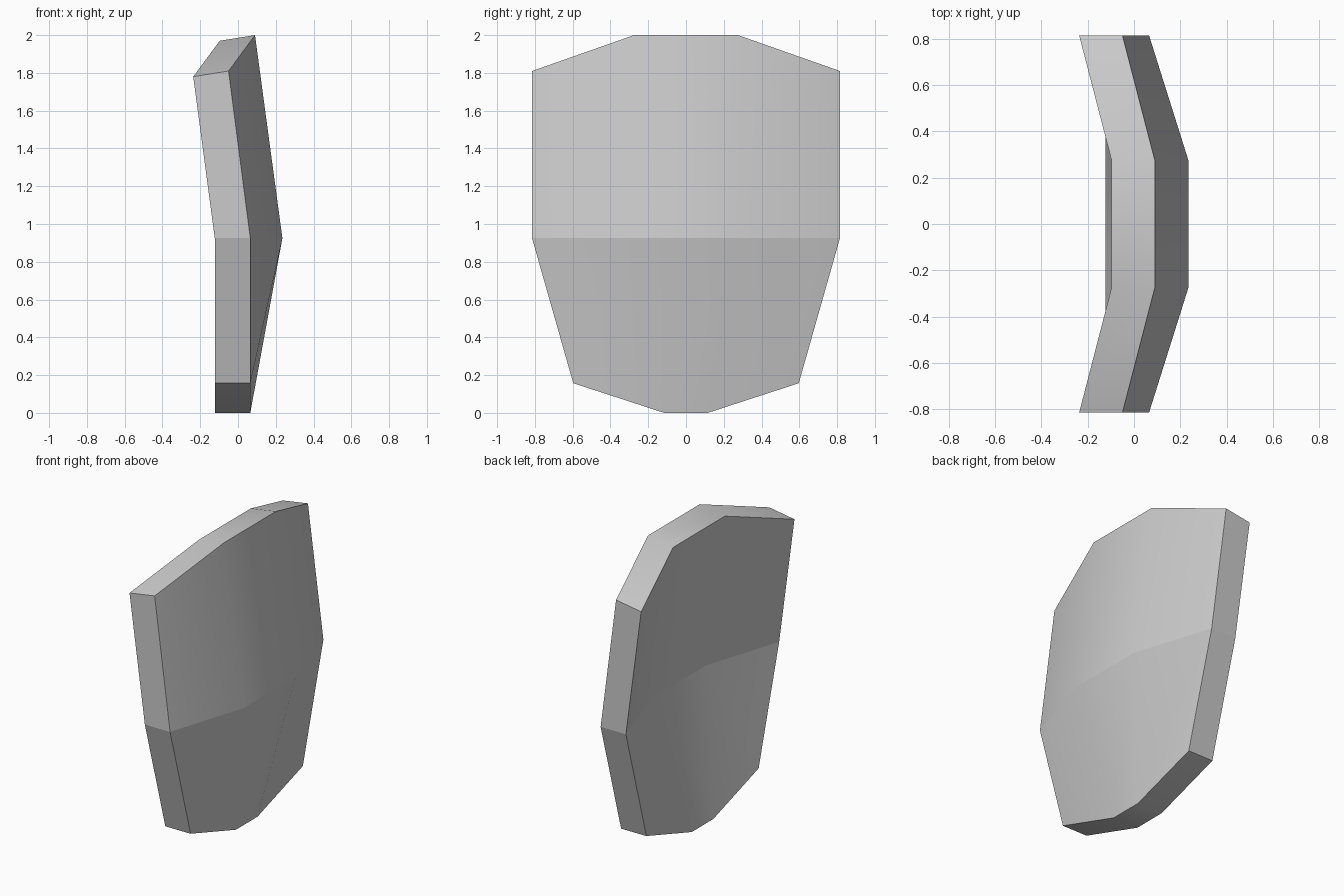
import bpy
import bmesh
import math

cube = bpy.data.objects.get("Cube")
if cube:
    bpy.data.objects.remove(cube, do_unlink=True)

# Plain grey material
grey = bpy.data.materials.new("plain_grey")
grey.use_nodes = True
colour = (0.6, 0.6, 0.6, 1.0)
grey.diffuse_color = colour
grey.node_tree.nodes["Principled BSDF"].inputs["Base Color"].default_value = colour

# Each row: edge point, centre point (x, y, z), and thickness offset (x, z) to the inner side
MID_Z = 0.925
rows = [
    ((-0.05, 0.815, 1.81), (0.09, 0.275, 2.0), (-0.187, -0.03)),
    ((0.065, 0.815, MID_Z), (0.235, 0.275, MID_Z), (-0.188, 0.0)),
    ((0.065, 0.597, 0.157), (0.065, 0.115, 0.0), (-0.188, 0.0)),
]


def row_points(edge, centre):
    """Mirror the half row across y."""
    half = [edge, centre]
    return half + [(x, -y, z) for x, y, z in reversed(half)]


bm = bmesh.new()
outer, inner = [], []
for edge, centre, (dx, dz) in rows:
    pts = row_points(edge, centre)
    outer.append([bm.verts.new(p) for p in pts])
    inner.append([bm.verts.new((x + dx, y, z + dz)) for x, y, z in pts])

# Outer and inner curved panels
for grid in (outer, inner):
    for r in range(2):
        for c in range(3):
            bm.faces.new((grid[r][c], grid[r][c + 1], grid[r + 1][c + 1], grid[r + 1][c]))


# Rim joining the two panels
def boundary(g):
    return g[0] + [g[1][3]] + g[2][::-1] + [g[1][0]]


a, b = boundary(outer), boundary(inner)
for i in range(len(a)):
    j = (i + 1) % len(a)
    bm.faces.new((a[i], a[j], b[j], b[i]))

bmesh.ops.recalc_face_normals(bm, faces=bm.faces[:])
mesh = bpy.data.meshes.new("shield_plate")
bm.to_mesh(mesh)
bm.free()
mesh.materials.append(grey)

plate = bpy.data.objects.new("shield_plate", mesh)
bpy.context.collection.objects.link(plate)

# Smooth across the curve, crisp at the rim and the middle crease
bpy.ops.object.select_all(action="DESELECT")
plate.select_set(True)
bpy.context.view_layer.objects.active = plate
bpy.ops.object.shade_smooth_by_angle(angle=math.radians(30))
for e in mesh.edges:
    if all(abs(mesh.vertices[v].co.z - MID_Z) < 0.01 for v in e.vertices):
        e.use_edge_sharp = True
